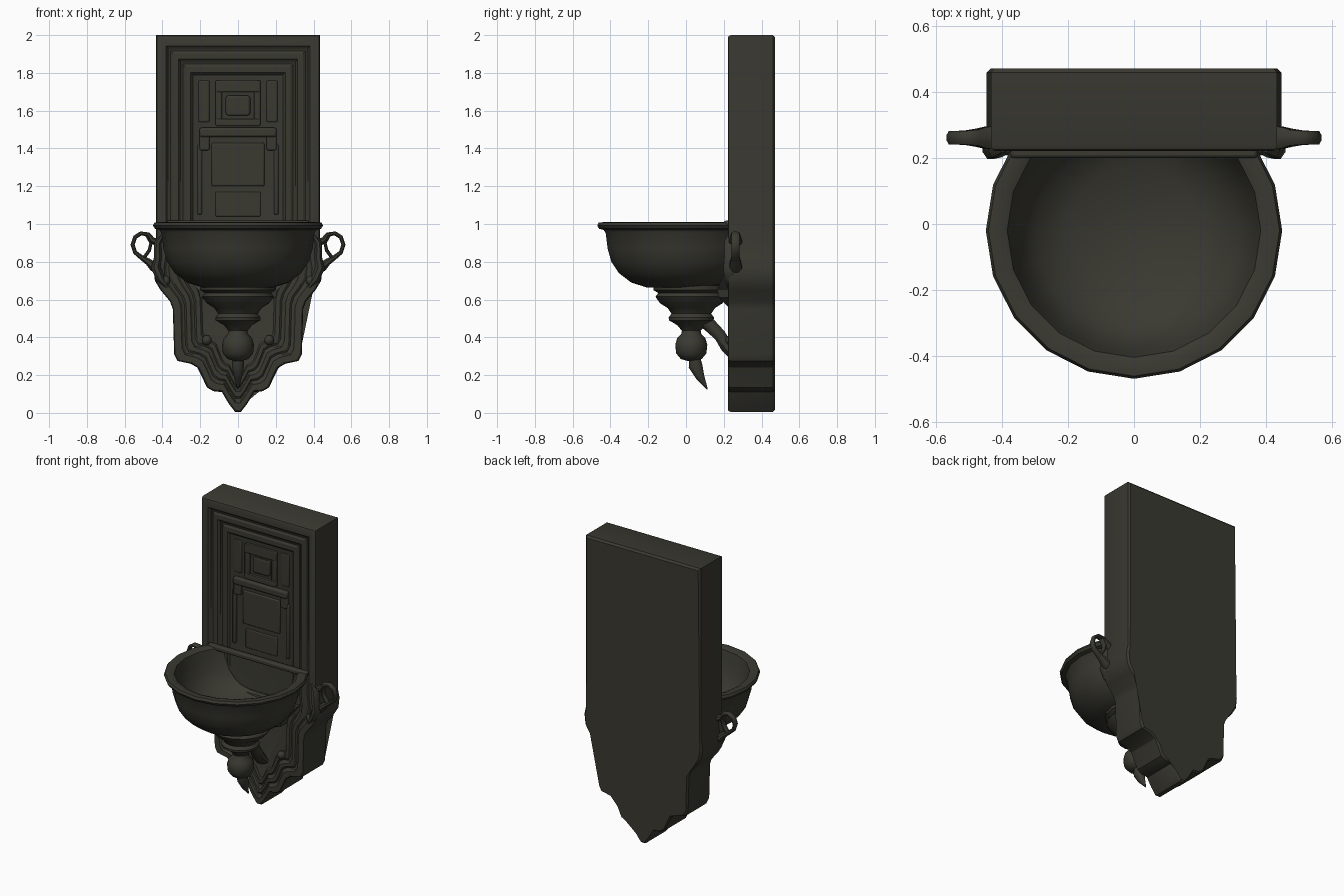
import bpy, bmesh, math
from mathutils import Vector

if "Cube" in bpy.data.objects:
    bpy.data.objects.remove(bpy.data.objects["Cube"])

iron = bpy.data.materials.new("dark olive iron")
iron.diffuse_color = (0.042, 0.041, 0.031, 1)
iron.use_nodes = True
iron.node_tree.nodes["Principled BSDF"].inputs["Base Color"].default_value = iron.diffuse_color


def finish(name, bm, angle=35, bevel=0):
    bmesh.ops.recalc_face_normals(bm, faces=bm.faces)
    me = bpy.data.meshes.new(name)
    bm.to_mesh(me)
    bm.free()
    ob = bpy.data.objects.new(name, me)
    bpy.context.collection.objects.link(ob)
    me.materials.append(iron)
    if bevel:
        mod = ob.modifiers.new("soft edges", 'BEVEL')
        mod.width, mod.segments = bevel, 2
    bpy.ops.object.select_all(action='DESELECT')
    ob.select_set(True)
    bpy.context.view_layer.objects.active = ob
    bpy.ops.object.shade_smooth_by_angle(angle=math.radians(angle))
    return ob


def loft(bm, loops, caps=True):
    """Join closed loops of equal length with quads."""
    rings = [[bm.verts.new(p) for p in lp] for lp in loops]
    n = len(rings[0])
    for a, b in zip(rings, rings[1:]):
        for i in range(n):
            j = (i + 1) % n
            bm.faces.new((a[i], a[j], b[j], b[i]))
    if caps:
        ends = [bm.faces.new(rings[0]), bm.faces.new(rings[-1])]
        bmesh.ops.triangulate(bm, faces=ends)
    return rings


def block(name, x, y, z, bevel=0.008):
    """Box given by three (min, max) ranges."""
    bm = bmesh.new()
    loft(bm, [[(x[0], y[0], k), (x[1], y[0], k), (x[1], y[1], k), (x[0], y[1], k)] for k in z])
    return finish(name, bm, bevel=bevel)


def lathe(name, profile, cy, n=20, clip=None, angle=40):
    bm = bmesh.new()
    loft(bm, [[(r * math.cos(2 * math.pi * i / n), cy + r * math.sin(2 * math.pi * i / n), z)
               for i in range(n)] for r, z in profile])
    if clip:
        bmesh.ops.bisect_plane(bm, geom=bm.verts[:] + bm.edges[:] + bm.faces[:],
                               plane_co=(0, clip, 0), plane_no=(0, 1, 0), clear_outer=True)
    return finish(name, bm, angle)


def ribbon(name, pts, side, widths, thick):
    """Sweep an eight-sided band along a path."""
    pts, side = [Vector(p) for p in pts], Vector(side)
    loops = []
    for i, p in enumerate(pts):
        t = (pts[min(i + 1, len(pts) - 1)] - pts[max(i - 1, 0)]).normalized()
        nrm = t.cross(side).normalized()
        loops.append([p + side * widths[i] * math.cos(a) + nrm * thick[i] * math.sin(a)
                      for a in [math.pi * (k + .5) / 4 for k in range(8)]])
    bm = bmesh.new()
    loft(bm, loops)
    return finish(name, bm, 50)


# Back slab: the outline steps inward toward the panel outline to form the mouldings
outer = [(.435, 2), (.435, .95), (.435, .83), (.448, .77), (.44, .70), (.41, .65), (.36, .59),
         (.345, .55), (.338, .31), (.32, .275), (.25, .26), (.215, .24), (.195, .2),
         (.165, .135), (.13, .115), (.085, .11), (.05, .05), (.015, .005)]
inner = [(.23, 1.78), (.23, .95), (.23, .83), (.235, .77), (.23, .72), (.215, .69), (.195, .65),
         (.185, .61), (.18, .43), (.165, .40), (.13, .385), (.11, .37), (.1, .34),
         (.08, .29), (.065, .27), (.045, .26), (.025, .22), (.008, .19)]


def outline(t, y):
    h = [(a[0] + (b[0] - a[0]) * t, a[1] + (b[1] - a[1]) * t) for a, b in zip(outer, inner)]
    return [(x, y, z) for x, z in h] + [(-x, y, z) for x, z in reversed(h)]


steps = [(.06, .472), (0, .46), (0, .238), (.025, .226), (.06, .222), (.26, .222), (.32, .236),
         (.38, .240), (.44, .232), (.58, .232), (.64, .246), (.70, .250), (.76, .242),
         (.90, .242), (.96, .256), (1, .258)]
bm = bmesh.new()
loft(bm, [outline(t, y) for t, y in steps])
finish("back_slab", bm, 30)

# Relief inside the panel: framed square, ledge and worn lower plaque
for s in (-1, 1):
    block("square_frame_side", sorted((s * .085, s * .12)), (.238, .27), (1.52, 1.76))
    block("ledge_bracket", sorted((s * .15, s * .205)), (.240, .27), (1.39, 1.47))
    block("plaque_side", sorted((s * .19, s * .215)), (.243, .27), (1.05, 1.42))
    block("panel_strip", sorted((s * .15, s * .21)), (.25, .27), (1.54, 1.76))
for z in ((1.52, 1.555), (1.70, 1.76)):
    block("square_frame_bar", (-.12, .12), (.236, .27), z)
block("square_boss", (-.065, .065), (.245, .27), (1.575, 1.68), .015)
block("panel_ledge", (-.205, .205), (.232, .27), (1.46, 1.51), .012)
block("lower_plaque", (-.14, .14), (.249, .27), (1.2, 1.43), .008)
block("plaque_foot", (-.12, .12), (.251, .27), (1.04, 1.17), .006)

# Basin: hollow half bowl cut off where it meets the slab
lathe("basin", [(.02, .66), (.19, .665), (.27, .69), (.335, .74), (.375, .80), (.395, .87),
                (.405, .95), (.415, .968), (.44, .975), (.45, .992), (.442, 1.008), (.41, 1.01),
                (.385, 1.0), (.372, .95), (.35, .87), (.30, .79), (.20, .735), (.02, .72)],
      -.02, 20, .235)
block("basin_back_lip", (-.375, .375), (.20, .24), (.985, 1.018), .01)

# Turned pedestal under the basin
lathe("pedestal", [(.03, .69), (.2, .675), (.20, .65), (.175, .635), (.19, .615), (.165, .58),
                   (.125, .555), (.105, .525), (.12, .505), (.118, .49), (.075, .465),
                   (.05, .435), (.052, .42), (.075, .395), (.085, .36), (.08, .315),
                   (.055, .285), (.02, .275)], .028, 16, .235)
ribbon("pedestal_spike", [(0, .045, .30), (0, .05, .25), (0, .075, .19), (0, .113, .125)],
       (1, 0, 0), [.03, .035, .022, .003], [.03, .04, .025, .003])
ribbon("pedestal_arm", [(0, .06, .51), (0, .12, .47), (0, .18, .41), (0, .215, .35), (0, .26, .30)],
       (1, 0, 0), [.05, .045, .04, .045, .05], [.04, .04, .035, .035, .03])

# Wall bracket behind the pedestal
bm = bmesh.new()
loft(bm, [[(-w, y, z), (w, y, z), (w, .27, z), (-w, .27, z)] for w, y, z in
          ((.10, .235, .55), (.14, .20, .585), (.20, .175, .61), (.21, .165, .65),
           (.25, .18, .69), (.30, .21, .76))])
finish("wall_bracket", bm, 30)

# Side handles, scrolls and small studs
for s in (-1, 1):
    path = [(.42, .90), (.455, .915), (.475, .945), (.515, .95), (.545, .93), (.558, .89),
            (.545, .85), (.51, .822), (.475, .80), (.45, .775), (.42, .76)]
    ribbon("handle", [(s * x, .262, z) for x, z in path], (0, 1, 0),
           [.04, .034, .026, .022, .022, .022, .022, .024, .03, .036, .04],
           [.025, .018, .012, .012, .012, .012, .012, .014, .02, .026, .03])
    ribbon("handle_inner_curl", [(s * x, .262, z) for x, z in
                                 ((.485, .945), (.46, .90), (.47, .86), (.495, .825))],
           (0, 1, 0), [.02] * 4, [.01] * 4)
    ribbon("handle_scroll", [(s * x, .235, z) for x, z in
                             ((.40, .94), (.425, .90), (.425, .82), (.435, .77), (.41, .71), (.37, .66))],
           (0, 1, 0), [.02, .035, .035, .04, .035, .015], [.01, .02, .022, .028, .025, .01])
    for x, z in ((.165, .385), (.385, .70)):
        bm = bmesh.new()
        bmesh.ops.create_uvsphere(bm, u_segments=10, v_segments=6, radius=.027)
        bmesh.ops.translate(bm, verts=bm.verts, vec=(s * x, .235, z))
        finish("stud", bm, 60)
